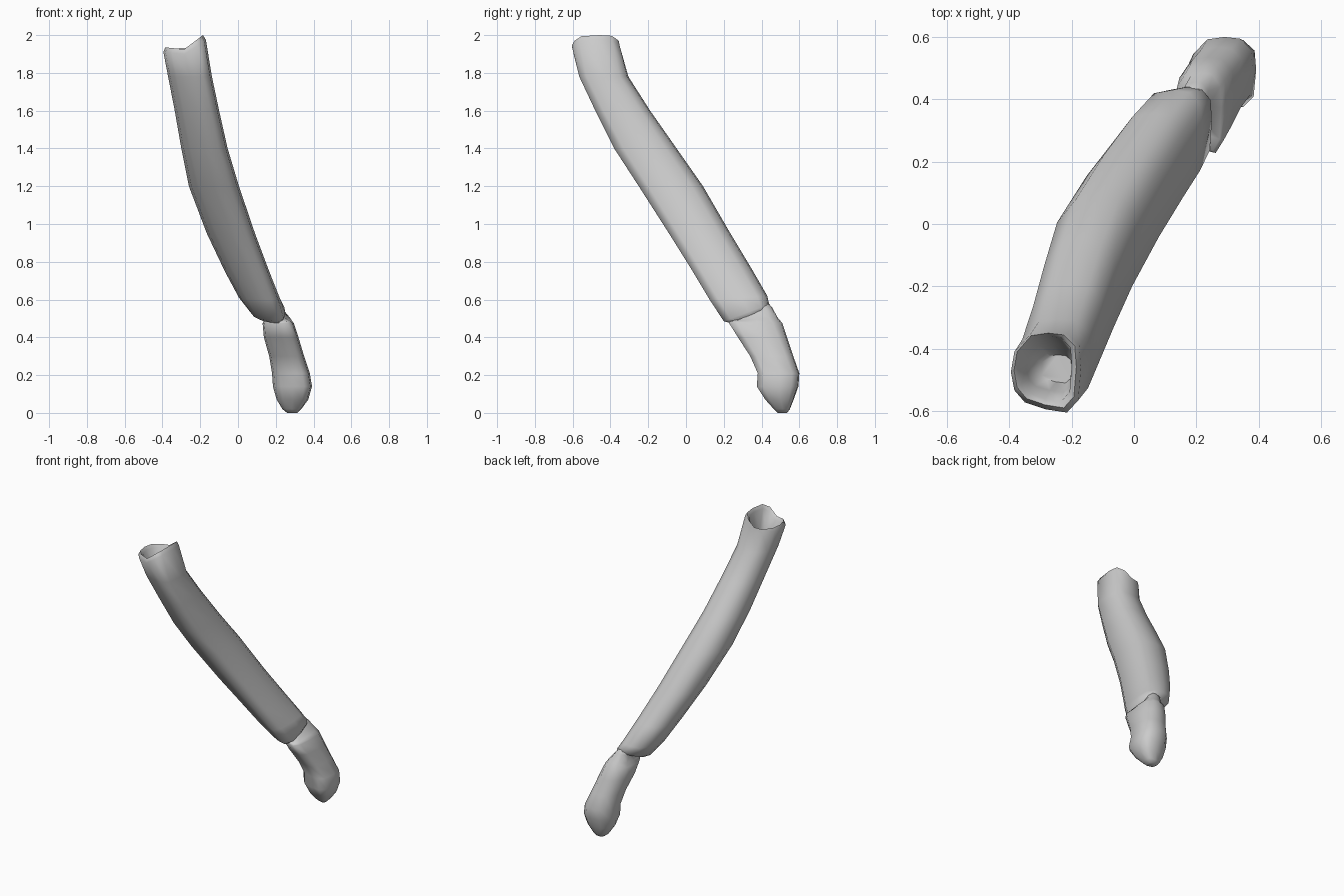
import bpy, bmesh

# Rounded, slightly lopsided cross-section inside a -1..1 box (x, y)
PROFILE = [(1, 0.1), (0.95, 0.65), (0.6, 0.95), (0.1, 1), (-0.45, 0.93), (-0.9, 0.5),
           (-1, 0), (-0.9, -0.45), (-0.6, -0.75), (0, -0.92), (0.6, -1), (0.92, -0.7)]


def notch(u):
    # wavy rim height: dips in the middle, rises on the right
    return max(0, u) * 0.065 + abs(u) * 0.01


def loft(name, rings, wavy=()):
    """Skin rings given as (z, x0, x1, y0, y1, tilt), capped at both ends."""
    bm = bmesh.new()
    loops = []
    for i, (z, x0, x1, y0, y1, tilt) in enumerate(rings):
        loops.append([bm.verts.new(((x0 + x1) / 2 + u * (x1 - x0) / 2,
                                    (y0 + y1) / 2 + v * (y1 - y0) / 2,
                                    z + tilt * v + (notch(u) if i in wavy else 0)))
                      for u, v in PROFILE])
    n = len(PROFILE)
    for a, b in zip(loops, loops[1:]):
        for k in range(n):
            bm.faces.new((a[k], a[(k + 1) % n], b[(k + 1) % n], b[k]))
    bm.faces.new(loops[0])
    bm.faces.new(loops[-1])
    bmesh.ops.recalc_face_normals(bm, faces=bm.faces)
    mesh = bpy.data.meshes.new(name)
    bm.to_mesh(mesh)
    bm.free()
    obj = bpy.data.objects.new(name, mesh)
    bpy.context.collection.objects.link(obj)
    bpy.context.view_layer.objects.active = obj
    obj.select_set(True)
    bpy.ops.object.shade_smooth_by_angle(angle=1.2)
    obj.select_set(False)
    return obj


# Sleeve: hollow mouth, rounded rim, long tube, folded cuff
loft("sleeve", [
    (1.74, -0.30, -0.20, -0.51, -0.42, 0),
    (1.84, -0.345, -0.195, -0.54, -0.385, 0),
    (1.905, -0.37, -0.20, -0.57, -0.36, 0),
    (1.925, -0.385, -0.185, -0.59, -0.35, 0),
    (1.90, -0.395, -0.17, -0.605, -0.345, 0),
    (1.78, -0.37, -0.138, -0.565, -0.305, 0),
    (1.60, -0.335, -0.10, -0.48, -0.19, 0),
    (1.40, -0.30, -0.055, -0.38, -0.05, 0),
    (1.20, -0.26, 0.005, -0.25, 0.09, 0),
    (0.95, -0.165, 0.09, -0.09, 0.235, 0),
    (0.75, -0.07, 0.165, 0.035, 0.355, 0),
    (0.61, 0.005, 0.22, 0.125, 0.43, 0.01),
    (0.53, 0.075, 0.25, 0.20, 0.44, 0.045),
    (0.515, 0.11, 0.24, 0.24, 0.43, 0.04),
    (0.55, 0.13, 0.22, 0.27, 0.41, 0.03),
], wavy=(2, 3, 4))

# Hand: narrow wrist, flared heel, bent mitten-like fingers
loft("hand", [
    (0.60, 0.12, 0.21, 0.26, 0.40, 0.02),
    (0.53, 0.14, 0.24, 0.29, 0.455, 0.03),
    (0.495, 0.145, 0.28, 0.235, 0.485, 0.01),
    (0.475, 0.13, 0.295, 0.228, 0.51, 0),
    (0.40, 0.137, 0.32, 0.275, 0.535, 0),
    (0.30, 0.165, 0.35, 0.34, 0.568, 0),
    (0.21, 0.18, 0.38, 0.38, 0.60, 0),
    (0.14, 0.185, 0.392, 0.375, 0.595, 0),
    (0.07, 0.205, 0.372, 0.42, 0.57, 0),
    (0.02, 0.235, 0.335, 0.465, 0.55, 0),
    (0.0, 0.26, 0.315, 0.485, 0.535, 0),
])
